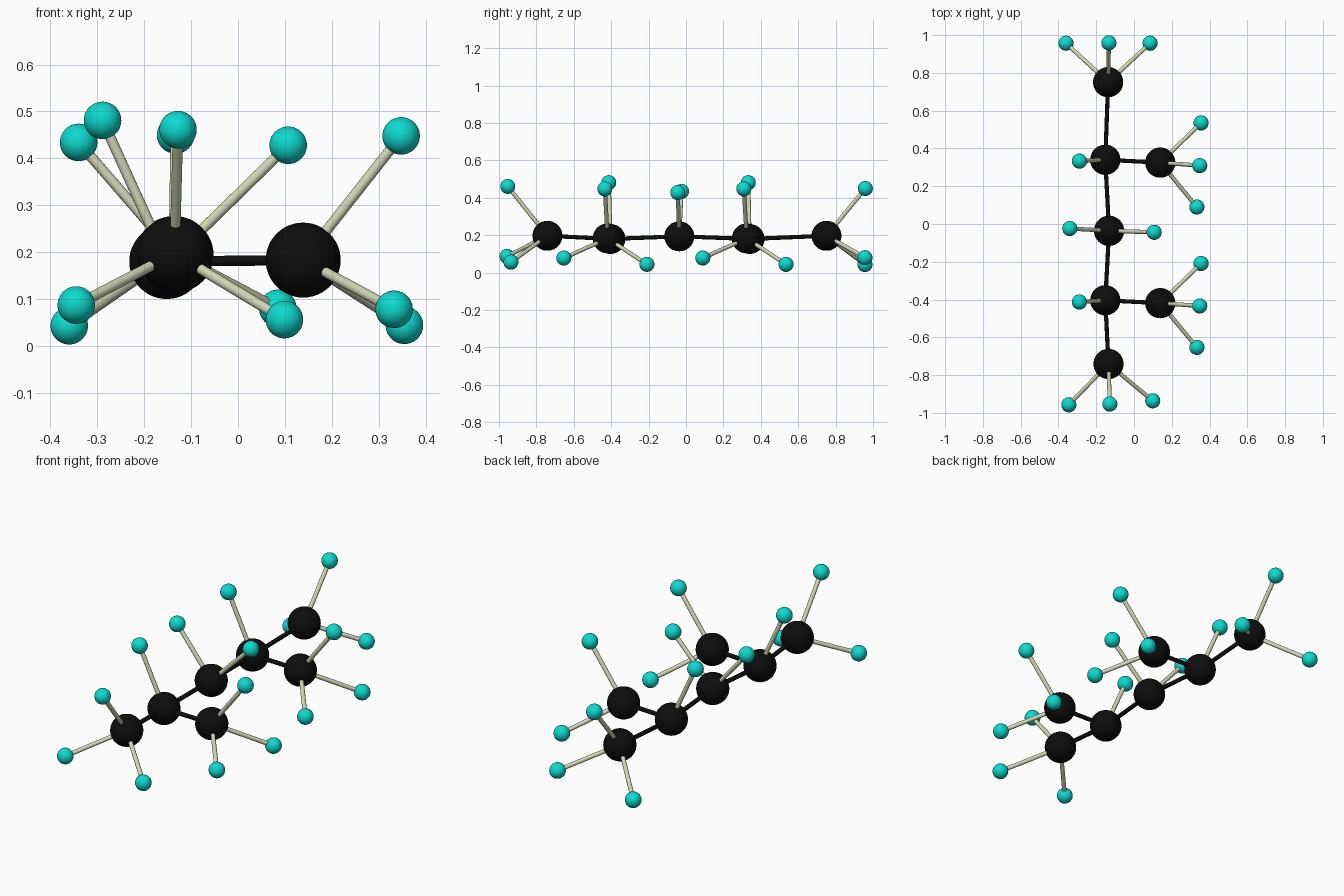
import bpy
from mathutils import Vector

if "Cube" in bpy.data.objects:
    bpy.data.objects.remove(bpy.data.objects["Cube"])

CARBON_R, HYDROGEN_R, BOND_R = 0.08, 0.04, 0.011


def material(name, rgb):
    m = bpy.data.materials.new(name)
    m.diffuse_color = (*rgb, 1)
    m.use_nodes = True
    m.node_tree.nodes["Principled BSDF"].inputs["Base Color"].default_value = m.diffuse_color
    return m


BLACK = material("black", (0.004, 0.004, 0.004))
TURQUOISE = material("turquoise", (0.004, 0.70, 0.62))
CREAM = material("pale_cream", (0.64, 0.67, 0.47))


def finish(name, mat):
    ob = bpy.context.object
    ob.name = name
    ob.data.materials.append(mat)
    bpy.ops.object.shade_smooth_by_angle()


def atom(name, pos, radius, mat):
    bpy.ops.mesh.primitive_uv_sphere_add(segments=40, ring_count=24, radius=radius, location=pos)
    finish(name, mat)


def bond(name, a, b, mat):
    a, b = Vector(a), Vector(b)
    d = b - a
    bpy.ops.mesh.primitive_cylinder_add(vertices=20, radius=BOND_R, depth=d.length,
                                        location=(a + b) / 2,
                                        rotation=d.to_track_quat('Z', 'Y').to_euler())
    finish(name, mat)


# Carbon positions, each with the hydrogens attached to it
groups = {
    "back_end": ((-0.137, 0.751, 0.197),
                 [(-0.360, 0.957, 0.043), (-0.133, 0.959, 0.450), (0.085, 0.957, 0.080)]),
    "back_branch": ((-0.152, 0.340, 0.180), [(-0.289, 0.333, 0.481)]),
    "back_side": ((0.139, 0.325, 0.183),
                  [(0.355, 0.535, 0.044), (0.348, 0.309, 0.448), (0.333, 0.090, 0.078)]),
    "middle": ((-0.132, -0.036, 0.194), [(-0.340, -0.024, 0.434), (0.107, -0.044, 0.428)]),
    "front_branch": ((-0.152, -0.404, 0.180), [(-0.289, -0.413, 0.481)]),
    "front_side": ((0.139, -0.419, 0.183),
                   [(0.355, -0.209, 0.044), (0.348, -0.434, 0.448), (0.333, -0.653, 0.078)]),
    "front_end": ((-0.135, -0.741, 0.197),
                  [(-0.345, -0.957, 0.087), (-0.128, -0.953, 0.461), (0.099, -0.936, 0.056)]),
}

# Atoms and pale bonds
for name, (c, hydrogens) in groups.items():
    atom(name + "_carbon", c, CARBON_R, BLACK)
    for i, h in enumerate(hydrogens, 1):
        atom(f"{name}_hydrogen_{i}", h, HYDROGEN_R, TURQUOISE)
        bond(f"{name}_hydrogen_bond_{i}", c, h, CREAM)

# Black bonds of the carbon skeleton
for a, b in [("back_end", "back_branch"), ("back_branch", "middle"), ("middle", "front_branch"),
             ("front_branch", "front_end"), ("back_branch", "back_side"),
             ("front_branch", "front_side")]:
    bond(f"{a}_to_{b}_bond", groups[a][0], groups[b][0], BLACK)
